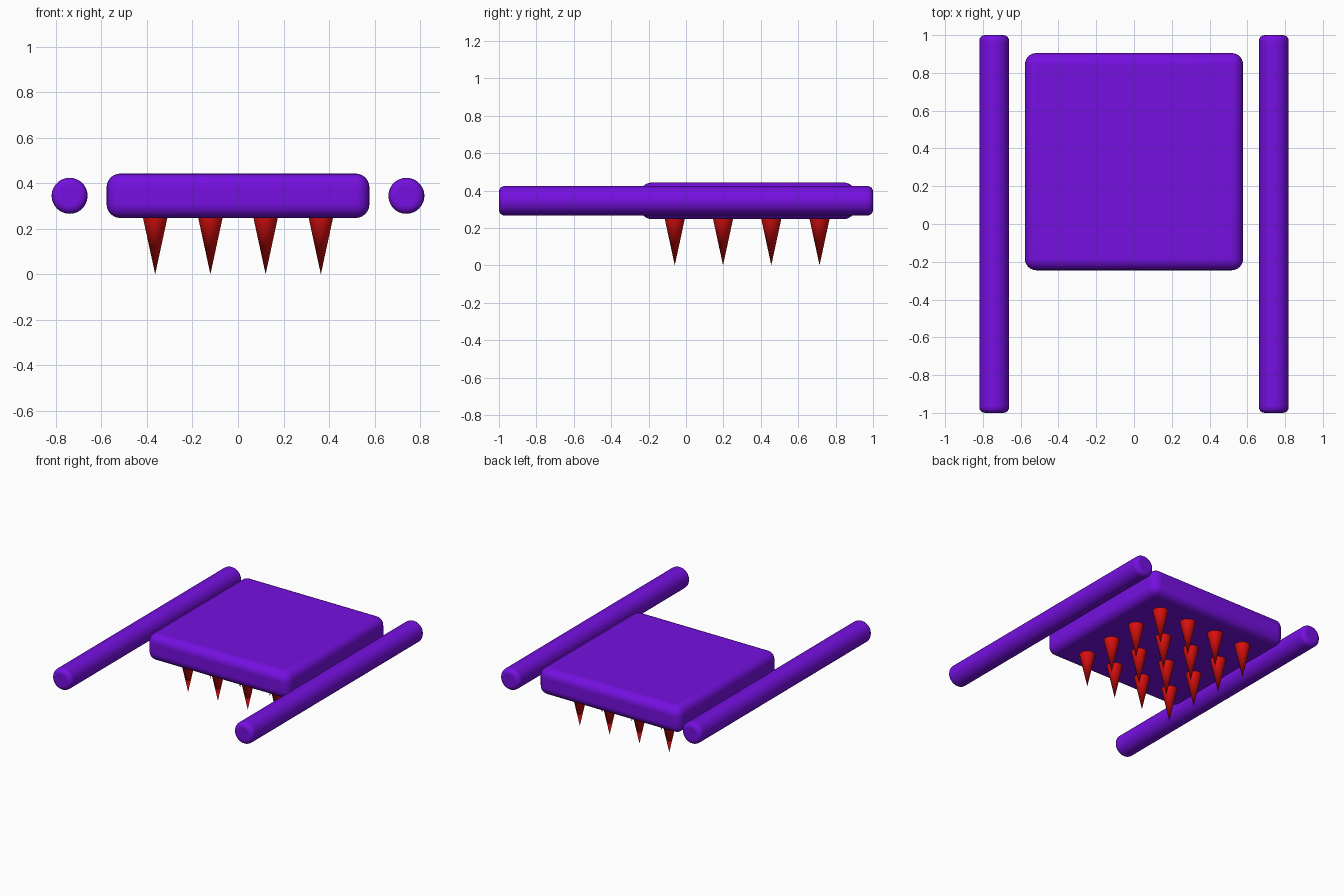
import bpy, math

if "Cube" in bpy.data.objects:
    bpy.data.objects.remove(bpy.data.objects["Cube"])


def material(name, color):
    m = bpy.data.materials.new(name)
    m.diffuse_color = color
    m.use_nodes = True
    m.node_tree.nodes["Principled BSDF"].inputs["Base Color"].default_value = m.diffuse_color
    return m


purple = material("purple", (0.18, 0.005, 0.75, 1))
red = material("red", (0.75, 0.005, 0.005, 1))


def finish(name, mat, bevel=0, segments=4):
    ob = bpy.context.object
    ob.name = name
    ob.data.materials.append(mat)
    bpy.ops.object.transform_apply(location=False, rotation=True, scale=True)
    if bevel:
        b = ob.modifiers.new("rounding", 'BEVEL')
        b.width = bevel
        b.segments = segments
        b.limit_method = 'ANGLE'
        b.angle_limit = math.radians(40)
    bpy.ops.object.shade_smooth_by_angle(angle=math.radians(40))
    return ob


# Rounded slab
bpy.ops.mesh.primitive_cube_add(size=1, location=(0, 0.33, 0.345))
bpy.context.object.scale = (1.155, 1.15, 0.195)
finish("slab", purple, 0.06, 6)

# Side rails with softened ends
for side, x in (("left", -0.74), ("right", 0.74)):
    bpy.ops.mesh.primitive_cylinder_add(vertices=48, radius=0.079, depth=2,
                                        location=(x, 0, 0.345),
                                        rotation=(math.pi / 2, 0, 0))
    finish(side + "_rail", purple, 0.03)

# Grid of spikes pointing down from the slab
for i in range(4):
    for j in range(4):
        x = -0.364 + i * 0.2427
        y = -0.06 + j * 0.258
        bpy.ops.mesh.primitive_cone_add(vertices=32, radius1=0.055, radius2=0,
                                        depth=0.255, location=(x, y, 0.1275),
                                        rotation=(math.pi, 0, 0))
        finish(f"spike_{i}_{j}", red)
